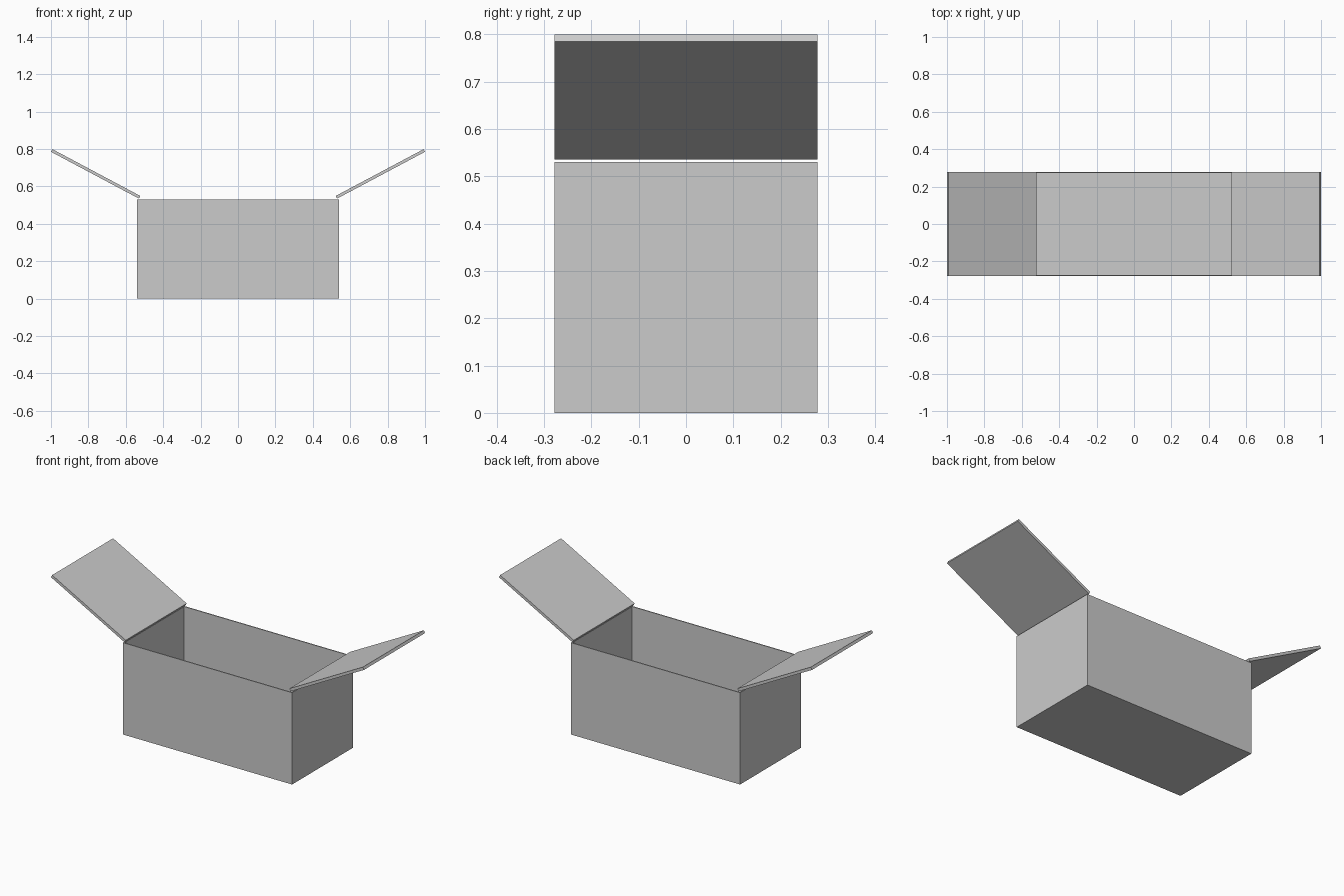
import bpy, bmesh
from math import atan2, hypot
from mathutils import Matrix, Vector

cube = bpy.data.objects.get("Cube")
if cube:
    bpy.data.objects.remove(cube, do_unlink=True)

grey = bpy.data.materials.new("plain grey")
grey.use_nodes = True
grey.diffuse_color = (0.6, 0.6, 0.6, 1)
grey.node_tree.nodes["Principled BSDF"].inputs["Base Color"].default_value = (0.6, 0.6, 0.6, 1)

WIDTH, DEPTH, HEIGHT, WALL = 1.08, 0.556, 0.53, 0.006
FLAP = 0.016


def add_object(name, bm):
    mesh = bpy.data.meshes.new(name)
    bm.to_mesh(mesh)
    bm.free()
    mesh.materials.append(grey)
    obj = bpy.data.objects.new(name, mesh)
    bpy.context.collection.objects.link(obj)
    return obj


def block(size, center):
    bm = bmesh.new()
    bmesh.ops.create_cube(bm, size=1)
    bmesh.ops.scale(bm, vec=size, verts=bm.verts)
    bmesh.ops.translate(bm, vec=center, verts=bm.verts)
    return bm


# Open box: a block without its top, thickened inwards
bm = block((WIDTH, DEPTH, HEIGHT), (0, 0, HEIGHT / 2))
top = max(bm.faces, key=lambda f: f.calc_center_median().z)
bmesh.ops.delete(bm, geom=[top], context="FACES_ONLY")
box = add_object("box_body", bm)
shell = box.modifiers.new("Wall thickness", "SOLIDIFY")
shell.thickness = WALL
shell.offset = -1
shell.use_even_offset = True

# Open flaps: slabs running from the hinge at the rim up and outwards
hinge, tip = Vector((0.53, 0, 0.535)), Vector((1.0, 0, 0.785))
run = tip - hinge
length = hypot(run.x, run.z)
for name, side in (("left_flap", 1), ("right_flap", -1)):
    bm = block((length, DEPTH, FLAP), (length / 2, 0, FLAP / 2))
    tilt = Matrix.Rotation(-atan2(run.z, run.x), 4, "Y")
    place = Matrix.Translation(hinge) @ tilt
    if side < 0:
        place = Matrix.Rotation(3.141593, 4, "Z") @ place
    bmesh.ops.transform(bm, matrix=place, verts=bm.verts)
    add_object(name, bm)
